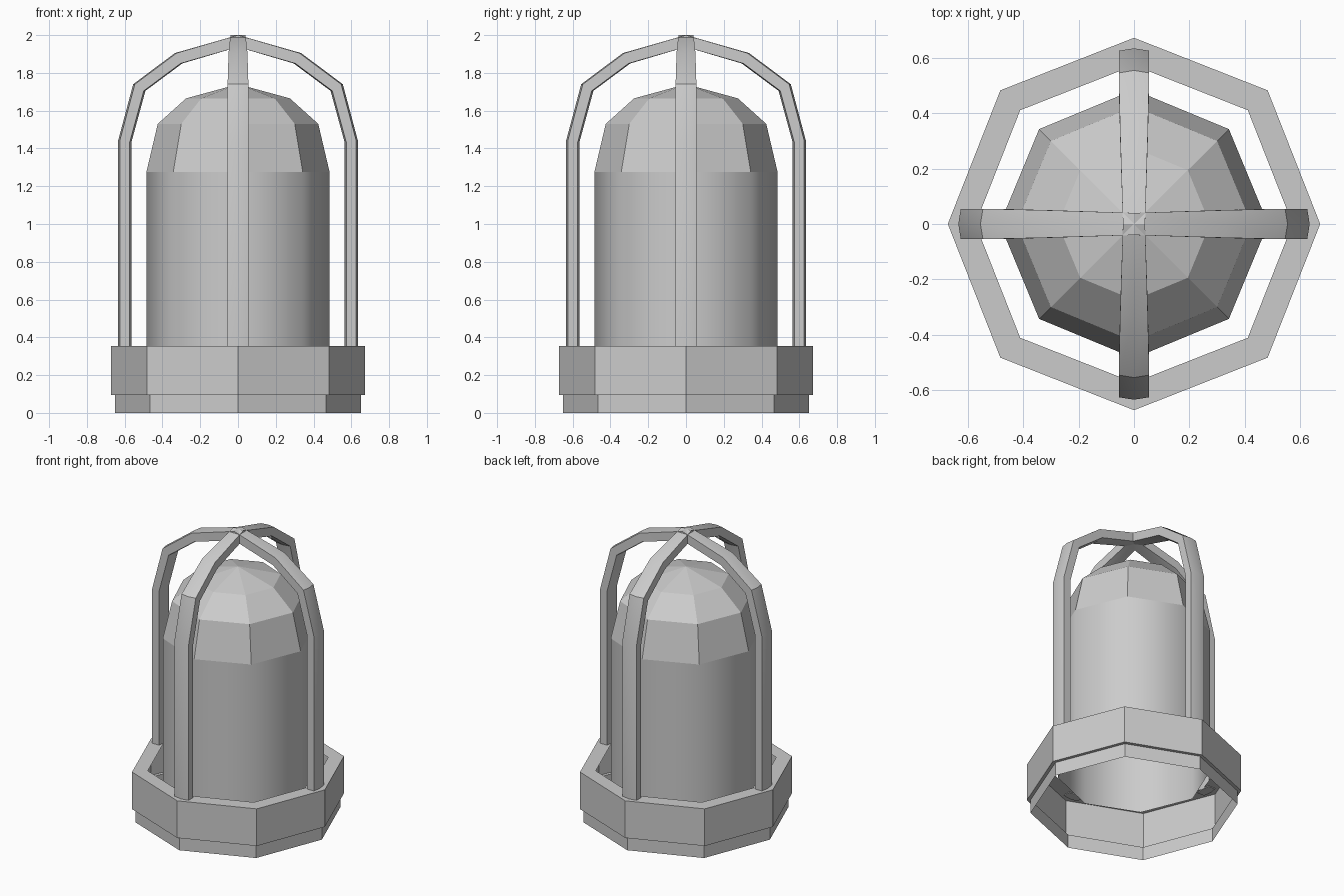
import bpy, bmesh, math

if "Cube" in bpy.data.objects:
    bpy.data.objects.remove(bpy.data.objects["Cube"])


def make_object(name, bm):
    bmesh.ops.recalc_face_normals(bm, faces=bm.faces)
    mesh = bpy.data.meshes.new(name)
    bm.to_mesh(mesh)
    bm.free()
    obj = bpy.data.objects.new(name, mesh)
    bpy.context.collection.objects.link(obj)
    return obj


def octagon_lathe(name, profile, diagonal=1.0, smooth_bands=()):
    """Eight-sided open shell; a zero radius closes to a point."""
    bm = bmesh.new()
    rings = []
    for r, z in profile:
        if r == 0:
            rings.append([bm.verts.new((0, 0, z))] * 8)
            continue
        ring = []
        for i in range(8):
            a = i * math.pi / 4
            k = r * (diagonal if i % 2 else 1)
            ring.append(bm.verts.new((k * math.cos(a), k * math.sin(a), z)))
        rings.append(ring)
    for b, (lo, hi) in enumerate(zip(rings, rings[1:])):
        for i in range(8):
            j = (i + 1) % 8
            corners = list(dict.fromkeys((lo[i], lo[j], hi[j], hi[i])))
            bm.faces.new(corners).smooth = b in smooth_bands
    return make_object(name, bm)


def cage_bar(name, angle):
    """Half arch with a slightly ridged section, tapering to the crown."""
    # outer r, outer z, inner r, inner z, half width
    stations = [(.635, .35, .565, .35, .055), (.635, 1.44, .565, 1.43, .055),
                (.555, 1.74, .49, 1.705, .055), (.334, 1.905, .295, 1.85, .05),
                (.0, 2.0, .0, 1.937, .04)]
    bm = bmesh.new()
    rings = []
    c, s = math.cos(angle), math.sin(angle)
    for ro, zo, ri, zi, w in stations:
        drop = .009 if ro else 0
        section = [(ro - drop, -w, zo), (ro, 0, zo), (ro - drop, w, zo),
                   (ri + drop, w, zi), (ri, 0, zi), (ri + drop, -w, zi)]
        rings.append([bm.verts.new((x * c - y * s, x * s + y * c, z))
                      for x, y, z in section])
    for lo, hi in zip(rings, rings[1:]):
        for i in range(6):
            j = (i + 1) % 6
            f = bm.faces.new((lo[i], lo[j], hi[j], hi[i]))
            f.smooth = True
    bm.faces.new(rings[0])
    obj = make_object(name, bm)
    bpy.ops.object.select_all(action='DESELECT')
    obj.select_set(True)
    bpy.context.view_layer.objects.active = obj
    bpy.ops.object.shade_smooth_by_angle(angle=math.radians(22))
    return obj


# Hollow stepped base collar with an open ring on top
octagon_lathe("base_collar",
              [(.65, 0), (.65, .095), (.673, .095), (.673, .355), (.573, .355)],
              diagonal=1.015)

# Lamp cover: smooth tube with a faceted dome
octagon_lathe("lamp_cover",
              [(.485, .25), (.485, 1.275), (.425, 1.53), (.275, 1.665), (0, 1.74)],
              smooth_bands=(0,))

# Four guard bars meeting at the crown
for n, side in enumerate(("right", "back", "left", "front")):
    cage_bar("guard_bar_" + side, n * math.pi / 2)
